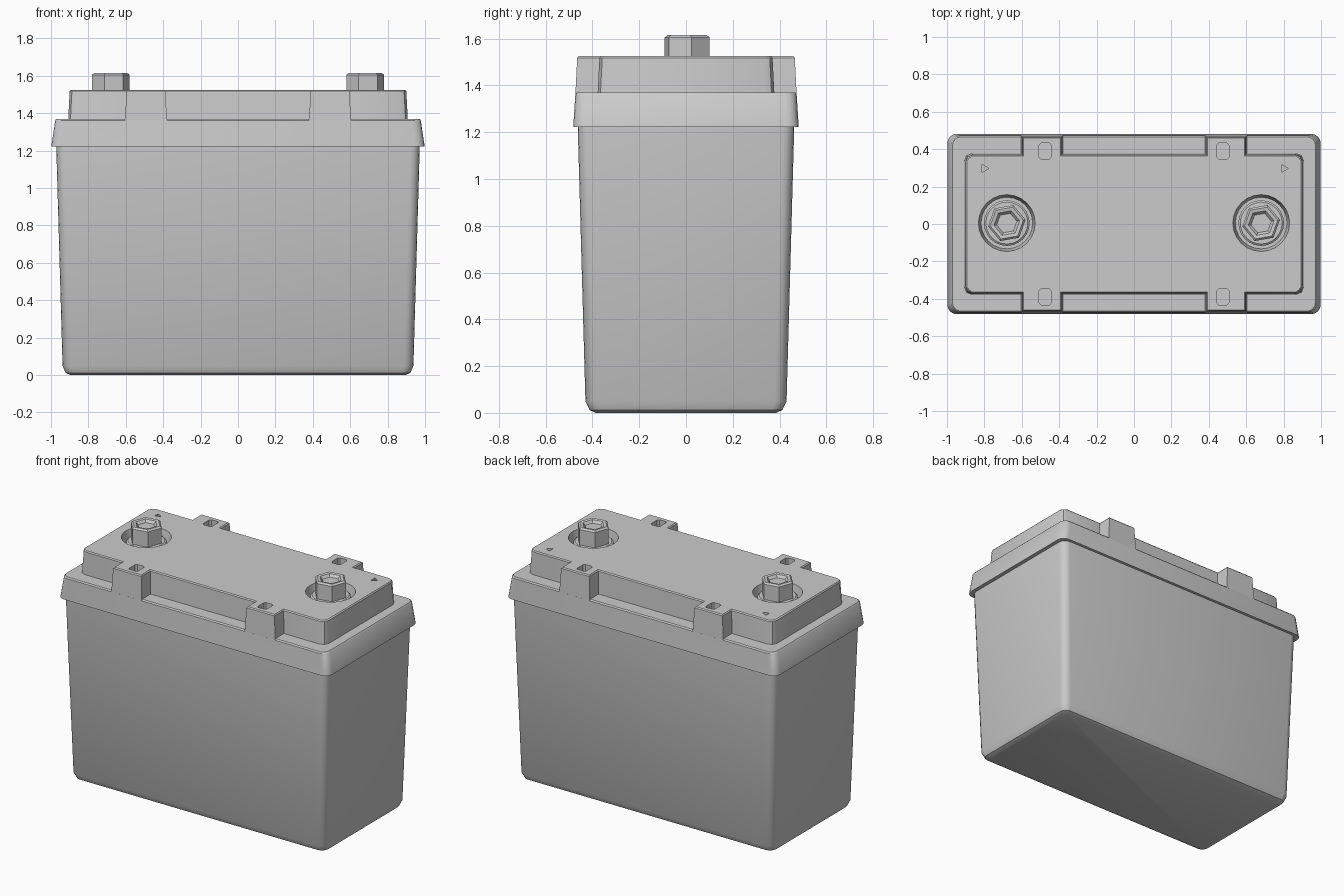
import bpy, bmesh, math

if "Cube" in bpy.data.objects:
    bpy.data.objects.remove(bpy.data.objects["Cube"])


def rounded_rect(hx, hy, r, seg=4):
    pts = []
    for i, (sx, sy) in enumerate([(1, 1), (-1, 1), (-1, -1), (1, -1)]):
        for k in range(seg + 1):
            a = math.pi / 2 * (i + k / seg)
            pts.append((sx * (hx - r) + r * math.cos(a), sy * (hy - r) + r * math.sin(a)))
    return pts


def ring(radius, n, turn=0):
    return [(radius * math.cos(turn + math.tau * i / n),
             radius * math.sin(turn + math.tau * i / n)) for i in range(n)]


def loft(name, sections, at=(0, 0), angle=35):
    """Skin a stack of (outline, z) sections and cap both ends."""
    bm = bmesh.new()
    loops = [[bm.verts.new((x + at[0], y + at[1], z)) for x, y in pts] for pts, z in sections]
    n = len(loops[0])
    for a, b in zip(loops, loops[1:]):
        for i in range(n):
            j = (i + 1) % n
            bm.faces.new((a[i], a[j], b[j], b[i]))
    bm.faces.new(loops[0][::-1])
    bm.faces.new(loops[-1])
    bmesh.ops.recalc_face_normals(bm, faces=bm.faces)
    mesh = bpy.data.meshes.new(name)
    bm.to_mesh(mesh)
    bm.free()
    ob = bpy.data.objects.new(name, mesh)
    bpy.context.collection.objects.link(ob)
    select(ob)
    if angle:
        bpy.ops.object.shade_smooth_by_angle(angle=math.radians(angle))
    return ob


def select(ob):
    bpy.ops.object.select_all(action='DESELECT')
    ob.select_set(True)
    bpy.context.view_layer.objects.active = ob


def cut(ob, cutter):
    mod = ob.modifiers.new("cut", 'BOOLEAN')
    mod.operation, mod.solver, mod.object = 'DIFFERENCE', 'EXACT', cutter
    select(ob)
    bpy.ops.object.modifier_apply(modifier=mod.name)
    bpy.data.objects.remove(cutter)


# Tapered case with rounded foot
loft("case", [
    (rounded_rect(0.895, 0.385, 0.03), 0.0),
    (rounded_rect(0.922, 0.412, 0.045), 0.012),
    (rounded_rect(0.938, 0.43, 0.05), 0.05),
    (rounded_rect(0.972, 0.463, 0.05), 1.23)])

# Overhanging rim of the lid
loft("lid_rim", [
    (rounded_rect(0.998, 0.482, 0.05), 1.222),
    (rounded_rect(0.977, 0.473, 0.05), 1.362),
    (rounded_rect(0.970, 0.466, 0.045), 1.37)])


# Raised lid top with four side tabs
def lid_outline(e):
    quarter = [(0.908 - e, 0.335), (0.896 - e, 0.366 - e), (0.865, 0.378 - e), (0.604 - e, 0.378 - e),
               (0.604 - e, 0.473 - e), (0.38 + e, 0.473 - e), (0.38 + e, 0.378 - e)]
    left = [(-x, y) for x, y in quarter[::-1]]
    back = quarter + left
    return back + [(x, -y) for x, y in back[::-1]]


lid = loft("lid_top", [(lid_outline(0), 1.36), (lid_outline(0.008), 1.518),
                       (lid_outline(0.014), 1.525)], angle=0)

# Terminal wells, tab slots and polarity dimples
for s in (-1, 1):
    cut(lid, loft("well_cutter", [(ring(0.138, 24), 1.46), (ring(0.155, 24), 1.54)],
                  (s * 0.68, 0.005)))
    for t in (-1, 1):
        cut(lid, loft("slot_cutter", [(rounded_rect(0.033, 0.042, 0.01, 1), 1.46),
                                      (rounded_rect(0.033, 0.042, 0.01, 1), 1.56)],
                      (s * 0.475, t * 0.39)))
    cut(lid, loft("dimple_cutter", [(ring(0.024, 3), 1.50), (ring(0.024, 3), 1.56)],
                  (s * 0.8, 0.297)))
select(lid)
bpy.ops.object.shade_smooth_by_angle(angle=math.radians(25))

# Washer and hex bolt with dished head on each terminal
for side, s in (("left", -1), ("right", 1)):
    at = (s * 0.68, 0.005)
    loft(side + "_washer", [(ring(0.122, 24), 1.45), (ring(0.122, 24), 1.495),
                            (ring(0.112, 24), 1.503)], at)
    turn = math.radians(10)
    loft(side + "_bolt", [(ring(0.102, 6, turn), 1.48), (ring(0.102, 6, turn), 1.605),
                          (ring(0.09, 6, turn), 1.615), (ring(0.07, 6, turn), 1.612),
                          (ring(0.055, 6, turn), 1.595)], at, angle=0)
